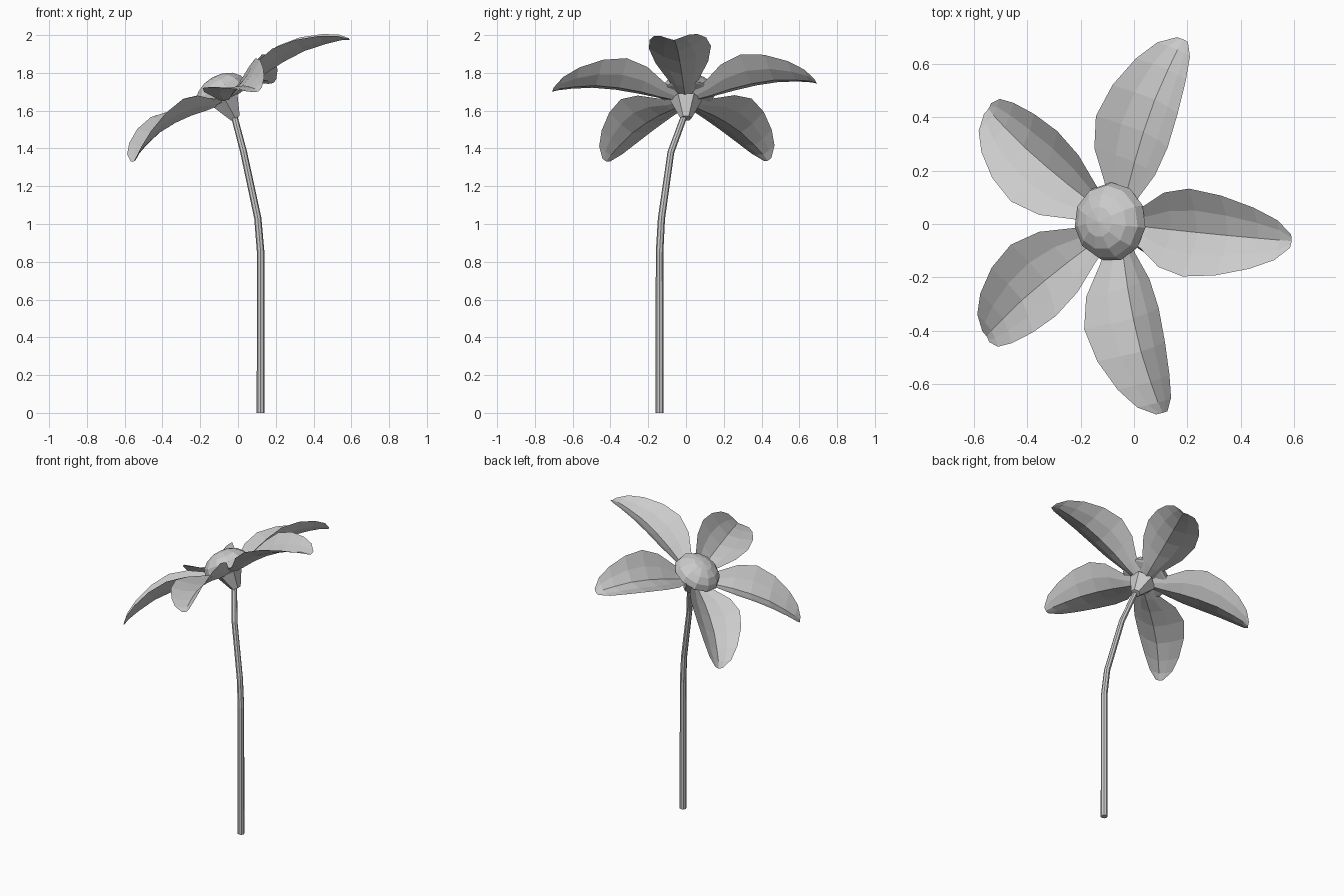
import bpy, bmesh, math
from mathutils import Matrix, Vector

cube = bpy.data.objects.get("Cube")
if cube:
    bpy.data.objects.remove(cube, do_unlink=True)

grey = bpy.data.materials.new("plain_grey")
grey.use_nodes = True
COLOUR = (0.6, 0.6, 0.6, 1)
grey.diffuse_color = COLOUR
grey.node_tree.nodes["Principled BSDF"].inputs["Base Color"].default_value = COLOUR

# The flower head leans toward -x; its local z is the facing direction
HEAD = Matrix.Translation((-0.07, 0, 1.66)) @ Matrix.Rotation(math.radians(-29.4), 4, 'Y')


def add_object(name, bm, matrix):
    bmesh.ops.recalc_face_normals(bm, faces=bm.faces)
    mesh = bpy.data.meshes.new(name)
    bm.to_mesh(mesh)
    bm.free()
    mesh.transform(matrix)
    mesh.materials.append(grey)
    obj = bpy.data.objects.new(name, mesh)
    bpy.context.collection.objects.link(obj)
    return obj


# Petals: troughed leaf sections as (distance, half width, keel height, edge rise)
SECTIONS = [(0.04, 0.035, -0.015, 0.02), (0.14, 0.08, -0.005, 0.045),
            (0.25, 0.14, 0.012, 0.075), (0.37, 0.165, 0.02, 0.09),
            (0.50, 0.15, 0.016, 0.075), (0.62, 0.115, -0.008, 0.055),
            (0.70, 0.075, -0.03, 0.03), (0.74, 0.025, -0.05, 0.008)]
ACROSS = (-1, -0.5, 0, 0.5, 1)


def make_petal(name, angle, length):
    bm = bmesh.new()
    rows = [[bm.verts.new((r * length, s * w, keel + rise * abs(s) ** 1.4)) for s in ACROSS]
            for r, w, keel, rise in SECTIONS]
    for a, b in zip(rows, rows[1:]):
        for i in range(len(ACROSS) - 1):
            bm.faces.new((a[i], b[i], b[i + 1], a[i + 1]))
    add_object(name, bm, HEAD @ Matrix.Rotation(math.radians(angle), 4, 'Z'))


PETALS = [(-5, 0.99), (69, 1), (143, 0.97), (-144, 0.97), (-76, 0.985)]
for i, (angle, length) in enumerate(PETALS):
    make_petal(f"petal_{i + 1}", angle, length)

# Domed flower centre with a nearly flat underside
bm = bmesh.new()
bmesh.ops.create_uvsphere(bm, u_segments=11, v_segments=8, radius=0.148)
bmesh.ops.scale(bm, vec=(1, 1, 0.7), verts=bm.verts)
low = [v for v in bm.verts if v.co.z < -0.001]
bmesh.ops.scale(bm, vec=(1, 1, 0.15), verts=low)
add_object("flower_centre", bm, HEAD @ Matrix.Translation((0, 0.008, 0.03)))

# Calyx cone under the petals
bm = bmesh.new()
bmesh.ops.create_cone(bm, cap_ends=True, segments=6, radius1=0.03, radius2=0.085, depth=0.11)
add_object("calyx", bm, HEAD @ Matrix.Translation((0, 0, -0.06)))

# Bent stem: rings swept up the path
PATH = [(0.12, -0.14, 0), (0.12, -0.14, 0.85), (0.105, -0.13, 1.03),
        (0.03, -0.08, 1.38), (-0.02, -0.01, 1.57)]
SIDES = 8
bm = bmesh.new()
points = [Vector(p) for p in PATH]
rings = []
for i, p in enumerate(points):
    if i == 0:
        way = Vector((0, 0, 1))
    else:
        way = (p - points[i - 1]).normalized()
        if i + 1 < len(points):
            way += (points[i + 1] - p).normalized()
    side = Vector((0, 1, 0)).cross(way).normalized()
    other = way.normalized().cross(side)
    radius = 0.021 - 0.001 * i
    ring = []
    for k in range(SIDES):
        a = math.tau * k / SIDES
        ring.append(bm.verts.new(p + radius * (math.cos(a) * side + math.sin(a) * other)))
    rings.append(ring)
for a, b in zip(rings, rings[1:]):
    for k in range(SIDES):
        n = (k + 1) % SIDES
        bm.faces.new((a[k], a[n], b[n], b[k]))
bm.faces.new(rings[0][::-1])
bm.faces.new(rings[-1])
add_object("stem", bm, Matrix())
